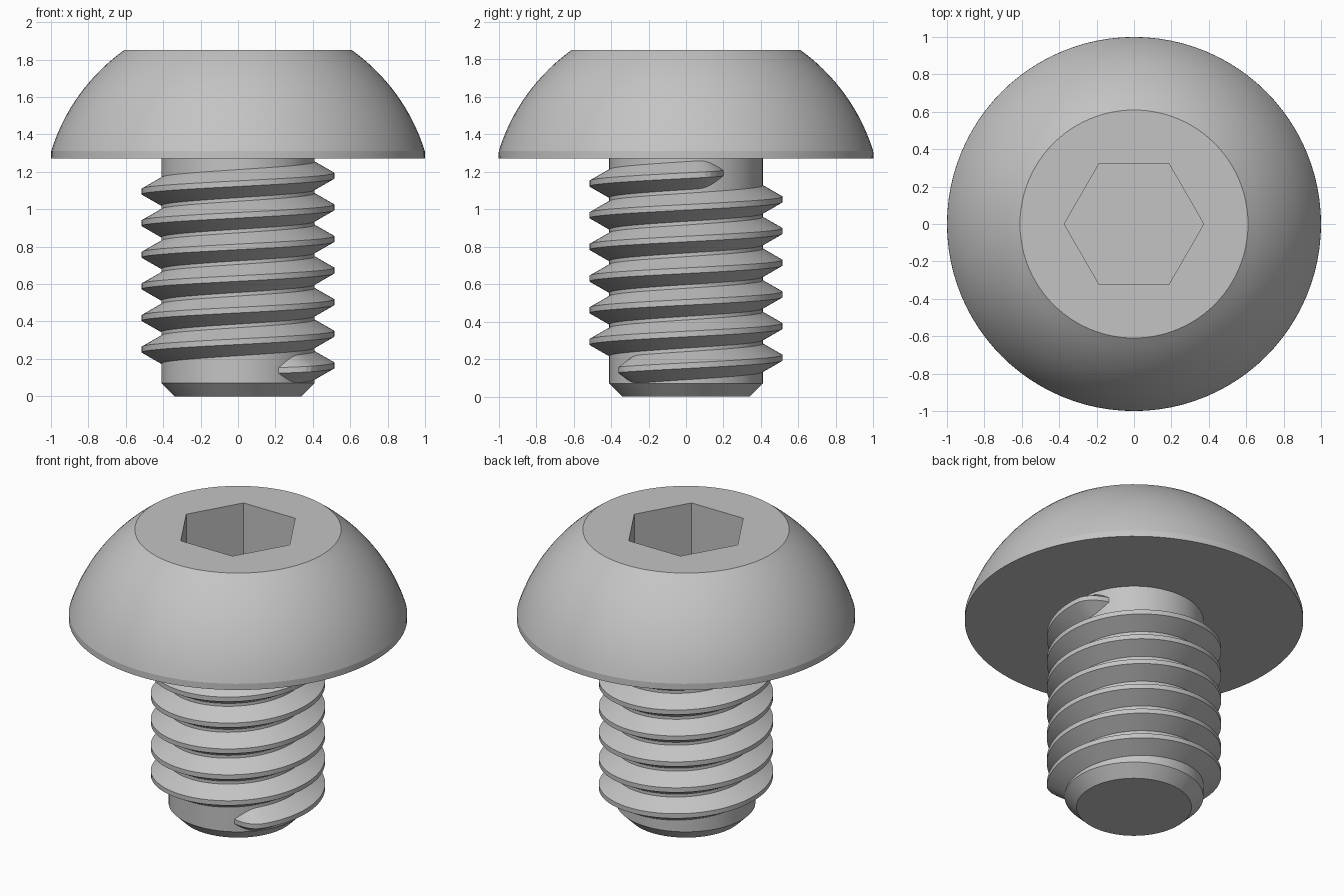
import bpy
import bmesh
from math import sin, cos, pi, radians, sqrt

SEGMENTS = 96

cube = bpy.data.objects.get("Cube")
if cube:
    bpy.data.objects.remove(cube, do_unlink=True)

steel = bpy.data.materials.new("grey steel")
steel.use_nodes = True
colour = (0.55, 0.55, 0.55, 1)
steel.diffuse_color = colour
steel.node_tree.nodes["Principled BSDF"].inputs["Base Color"].default_value = colour


def circle(radius):
    return lambda a: radius


def hexagon(apothem):
    # Polar radius of a hexagon with corners on the x axis
    return lambda a: apothem / cos(a % (pi / 3) - pi / 6)


def finish(bm, name):
    bmesh.ops.recalc_face_normals(bm, faces=bm.faces)
    mesh = bpy.data.meshes.new(name)
    bm.to_mesh(mesh)
    bm.free()
    mesh.materials.append(steel)
    obj = bpy.data.objects.new(name, mesh)
    bpy.context.collection.objects.link(obj)
    bpy.ops.object.select_all(action='DESELECT')
    obj.select_set(True)
    bpy.context.view_layer.objects.active = obj
    bpy.ops.object.shade_smooth_by_angle(angle=radians(15))
    return obj


def loft(name, sections, closed):
    """Skin a list of equal point loops and cap both ends."""
    bm = bmesh.new()
    loops = [[bm.verts.new(p) for p in s] for s in sections]
    n = len(loops[0])
    for low, high in zip(loops, loops[1:]):
        for i in range(n):
            j = (i + 1) % n
            bm.faces.new((low[i], low[j], high[j], high[i]))
    if closed:
        bm.faces.new(loops[0][::-1])
        bm.faces.new(loops[-1])
    return finish(bm, name)


def ring(outline, z):
    angles = [2 * pi * i / SEGMENTS for i in range(SEGMENTS)]
    return [(outline(a) * cos(a), outline(a) * sin(a), z) for a in angles]


# Domed head with a flat top and hexagonal socket
base, top, dome_centre, dome_radius = 1.27, 1.85, 1.0, 1.046
dome_start, dome_steps = 1.31, 16
rings = [ring(circle(1.0), base)]
for k in range(dome_steps + 1):
    z = dome_start + (top - dome_start) * k / dome_steps
    r = min(1.0, sqrt(dome_radius ** 2 - (z - dome_centre) ** 2))
    rings.append(ring(circle(r), z))
socket = hexagon(0.323)
rings += [ring(socket, top), ring(socket, top - 0.36)]
loft("domed_head", rings, True)

# Shank with a chamfered tip
shank_radius = 0.41
loft("shank", [ring(circle(0.34), 0), ring(circle(shank_radius), 0.07),
               ring(circle(shank_radius), base + 0.02)], True)

# Right-handed helical thread that fades out at both ends
pitch, start_z, depth = 0.169, 0.165, 0.105
first, last, fade = radians(-58), radians(6 * 360 + 29), radians(20)
crest, flank, buried = 0.015, 0.06, 0.02
steps = 640
sections = []
for k in range(steps + 1):
    a = first + (last - first) * k / steps
    fade_in = min(1, (a - first) / fade, (last - a) / fade)
    s = sin(max(0, fade_in) * pi / 2)
    z = start_z + pitch * a / (2 * pi)
    half = crest + flank * s
    outer = shank_radius + depth * s
    profile = [(shank_radius - buried, -half), (shank_radius, -half),
               (outer, -crest), (outer, crest),
               (shank_radius, half), (shank_radius - buried, half)]
    sections.append([(r * cos(a), r * sin(a), z + dz) for r, dz in profile])
loft("thread", sections, True)
